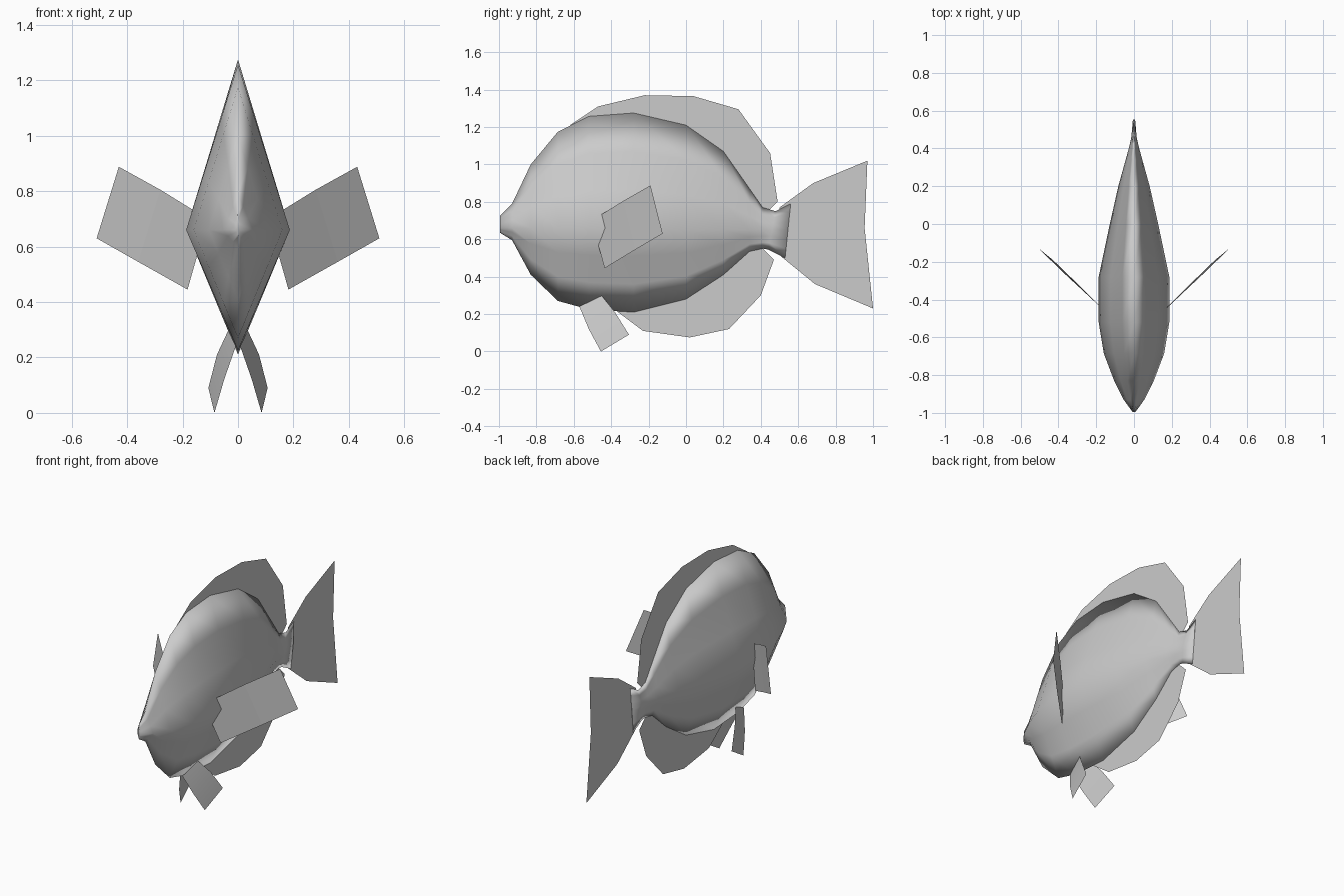
import bpy

grey = bpy.data.materials.new("pale_grey")
grey.diffuse_color = (0.6, 0.6, 0.6, 1.0)


def make(name, verts, faces, smooth=False):
    me = bpy.data.meshes.new(name)
    me.from_pydata(verts, [], faces)
    me.materials.append(grey)
    for p in me.polygons:
        p.use_smooth = smooth
    ob = bpy.data.objects.new(name, me)
    bpy.context.collection.objects.link(ob)
    return ob


# Body: diamond cross-sections (y, top z, bottom z, half width, ridge z, slant of the section)
SECTIONS = [
    (-0.995, 0.725, 0.635, 0.008, 0.66, 0.0),
    (-0.93, 0.79, 0.595, 0.055, 0.66, 0.0),
    (-0.83, 1.00, 0.41, 0.105, 0.66, 0.0),
    (-0.685, 1.175, 0.27, 0.16, 0.66, 0.0),
    (-0.52, 1.257, 0.225, 0.187, 0.66, 0.0),
    (-0.28, 1.275, 0.21, 0.187, 0.66, 0.0),
    (0.0, 1.21, 0.28, 0.128, 0.65, 0.0),
    (0.20, 1.07, 0.41, 0.083, 0.65, 0.0),
    (0.34, 0.87, 0.535, 0.044, 0.65, 0.0),
    (0.41, 0.77, 0.55, 0.025, 0.65, 0.0),
    (0.46, 0.75, 0.545, 0.014, 0.65, 0.02),
    (0.545, 0.79, 0.50, 0.007, 0.65, 0.015),
]
STEPS = 3                      # points along each side of the diamond
RING = 4 * STEPS
verts = []
for y, top, bottom, w, ridge, slant in SECTIONS:
    corners = [(0, y + slant, top), (w, y, ridge), (0, y - slant, bottom), (-w, y, ridge)]
    for i in range(4):
        a, b = corners[i], corners[(i + 1) % 4]
        for s in range(STEPS):
            t = s / STEPS
            verts.append(tuple(p + (q - p) * t for p, q in zip(a, b)))
faces = []
for r in range(len(SECTIONS) - 1):
    for i in range(RING):
        j = (i + 1) % RING
        faces.append((r * RING + i, r * RING + j, (r + 1) * RING + j, (r + 1) * RING + i))
last = (len(SECTIONS) - 1) * RING
faces.append(tuple(reversed(range(RING))))
faces.append(tuple(last + i for i in range(RING)))
make("body", verts, faces, smooth=True)


# Upright fins: strips between an outer edge and a root edge on the centre plane
def strip_fin(name, outer, root):
    n = len(outer)
    pts = [(0, y, z) for y, z in outer + root]
    make(name, pts, [(i, n + i, n + i + 1, i + 1) for i in range(n - 1)])


strip_fin("dorsal_fin",
          [(-0.62, 1.21), (-0.47, 1.31), (-0.22, 1.37), (0.04, 1.365),
           (0.28, 1.295), (0.45, 1.06), (0.49, 0.80), (0.44, 0.75)],
          [(-0.55, 1.20), (-0.45, 1.21), (-0.25, 1.22), (0.0, 1.16),
           (0.15, 1.05), (0.26, 0.92), (0.36, 0.78), (0.40, 0.73)])
strip_fin("anal_fin",
          [(-0.37, 0.215), (-0.23, 0.11), (0.02, 0.075), (0.23, 0.12),
           (0.40, 0.30), (0.47, 0.49), (0.41, 0.55)],
          [(-0.32, 0.25), (-0.18, 0.27), (0.0, 0.32), (0.14, 0.41),
           (0.24, 0.49), (0.31, 0.55), (0.36, 0.58)])
strip_fin("tail_fin",
          [(0.50, 0.77), (0.68, 0.90), (0.97, 1.02)],
          [(0.50, 0.65), (0.68, 0.65), (0.955, 0.66)])
strip_fin("tail_fin_lower",
          [(0.50, 0.65), (0.68, 0.65), (0.955, 0.66)],
          [(0.50, 0.515), (0.69, 0.36), (1.0, 0.23)])

# Paired fins: upper edge and lower edge from root to tip, mirrored across x
PAIRED = {
    "pectoral_fin": ([(0.11, -0.505, 0.70), (0.28, -0.335, 0.805), (0.43, -0.19, 0.888)],
                     [(0.182, -0.435, 0.445), (0.36, -0.27, 0.545), (0.51, -0.125, 0.63)]),
    "pelvic_fin": ([(0.035, -0.45, 0.298), (0.076, -0.38, 0.21), (0.107, -0.305, 0.09)],
                   [(0.008, -0.57, 0.24), (0.05, -0.52, 0.12), (0.085, -0.455, 0.0)]),
}
for name, (upper, lower) in PAIRED.items():
    for side, label in ((1, "right"), (-1, "left")):
        pts = [(side * x, y, z) for x, y, z in upper + lower]
        quads = [(0, 3, 4, 1), (1, 4, 5, 2)]
        if side < 0:
            quads = [q[::-1] for q in quads]
        make(f"{label}_{name}", pts, quads, smooth=(name == "pelvic_fin"))
